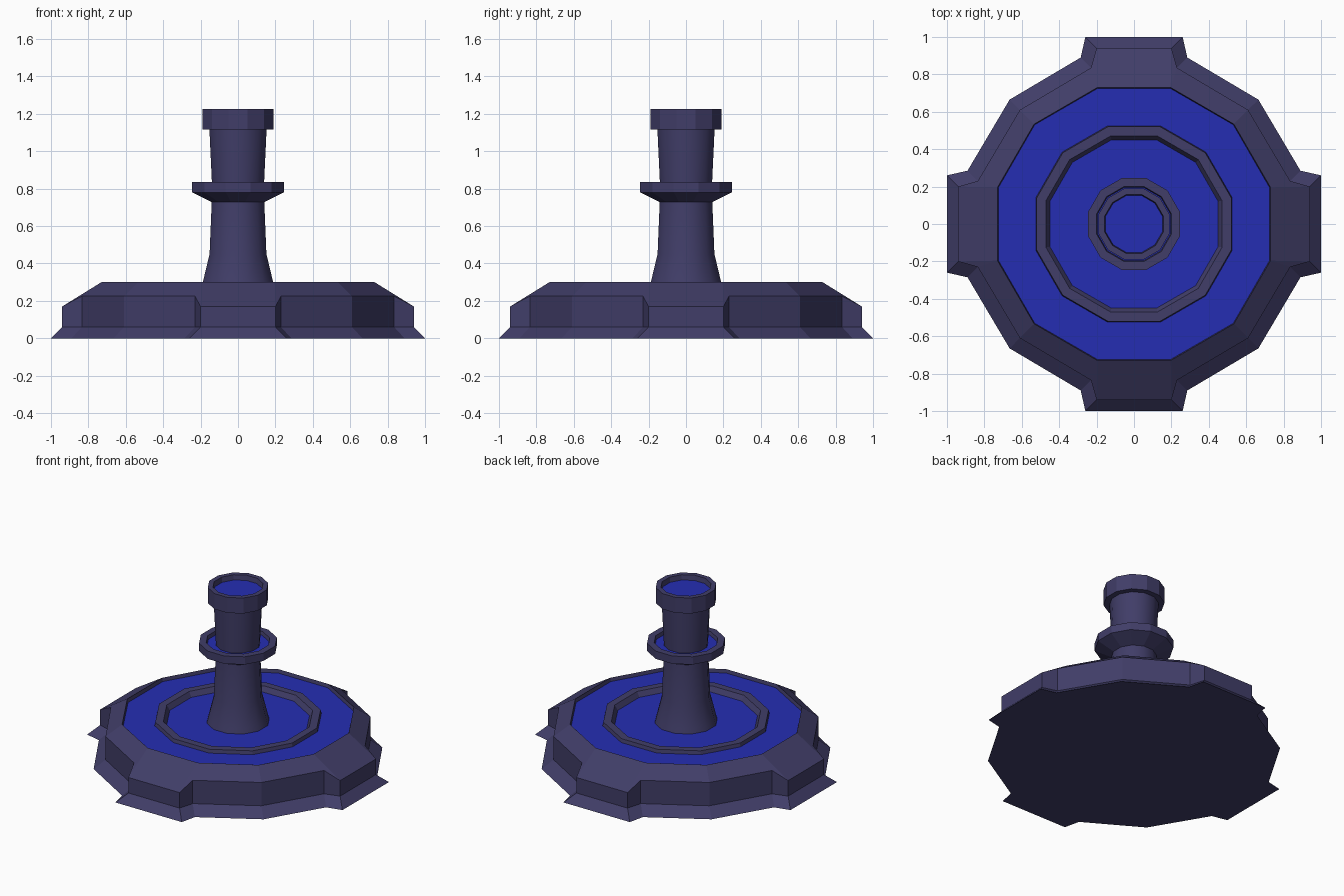
import bpy, bmesh, math

if "Cube" in bpy.data.objects:
    bpy.data.objects.remove(bpy.data.objects["Cube"])


def make_material(name, color):
    m = bpy.data.materials.new(name)
    m.diffuse_color = (*color, 1)
    m.use_nodes = True
    m.node_tree.nodes["Principled BSDF"].inputs["Base Color"].default_value = m.diffuse_color
    return m


STONE = make_material("dark purple stone", (0.052, 0.047, 0.138))
WATER = make_material("blue water", (0.018, 0.027, 0.45))
SIDES = 12


def finish(bm, name, smooth):
    bmesh.ops.remove_doubles(bm, verts=bm.verts, dist=1e-5)
    me = bpy.data.meshes.new(name)
    bm.to_mesh(me)
    bm.free()
    ob = bpy.data.objects.new(name, me)
    bpy.context.collection.objects.link(ob)
    me.materials.append(STONE)
    me.materials.append(WATER)
    if smooth:
        bpy.context.view_layer.objects.active = ob
        ob.select_set(True)
        bpy.ops.object.shade_smooth_by_angle(angle=math.radians(32))
        ob.select_set(False)
    return ob


def bridge(bm, low, high, mat=0):
    """Join two counter-clockwise rings, skipping collapsed corners."""
    n = len(low)
    for i in range(n):
        j = (i + 1) % n
        quad = [low[i], low[j], high[j], high[i]]
        corners = []
        for v in quad:
            if all((v.co - c.co).length > 1e-5 for c in corners):
                corners.append(v)
        if len(corners) > 2:
            bm.faces.new(corners).material_index = mat


def lathe(name, profile, smooth=False):
    """Twelve-sided turning; profile holds (apothem, z, material below the point)."""
    bm = bmesh.new()
    prev = None
    for r, z, mat in profile:
        R = r / math.cos(math.pi / SIDES)
        ring = [bm.verts.new((R * math.cos((k + 0.5) * 2 * math.pi / SIDES),
                              R * math.sin((k + 0.5) * 2 * math.pi / SIDES), z))
                for k in range(SIDES)]
        if prev:
            bridge(bm, prev, ring, mat)
        prev = ring
    # last ring is closed by a flat surface of water
    bm.faces.new(prev).material_index = 1
    return finish(bm, name, smooth)


def four_fold(quarter):
    """Repeat one quarter of an outline around the z axis."""
    pts = []
    for _ in range(4):
        pts += quarter
        quarter = [(-y, x, z) for x, y, z in quarter]
    return pts


# Basin wall: twelve-sided with four buttresses, flared foot and sloped rim
foot = [(1.0, 0.26, 0), (0.89, 0.285, 0), (0.665, 0.665, 0),
        (0.285, 0.89, 0), (0.26, 1.0, 0)]
wall_low = [(0.94, 0.20, 0.06), (0.835, 0.23, 0.06), (0.61, 0.61, 0.06),
            (0.23, 0.835, 0.06), (0.20, 0.94, 0.06)]
wall_high = [(x, y, 0.17 if max(x, y) > 0.9 else 0.225) for x, y, z in wall_low]
a, b, c = 0.73, 0.196, 0.534
rim = [(a, b, 0.30), (a, b, 0.30), (c, c, 0.30), (b, a, 0.30), (b, a, 0.30)]

bm = bmesh.new()
rings = [[bm.verts.new(p) for p in four_fold(q)]
         for q in (foot, wall_low, wall_high, rim)]
for low, high in zip(rings, rings[1:]):
    bridge(bm, low, high)
bm.faces.new(rings[0][::-1])
finish(bm, "basin_wall", False)

# Pool: outer water, raised stone ring and inner water
lathe("pool", [
    (0.73, 0.30, 0), (0.725, 0.275, 0), (0.525, 0.275, 1),
    (0.52, 0.30, 0), (0.47, 0.30, 0), (0.45, 0.265, 0)])

# Column from the pool up into the collar
lathe("lower_column", [
    (0.198, 0.26, 0), (0.188, 0.30, 0), (0.152, 0.45, 0), (0.14, 0.74, 0)], True)

# Collar bowl around the column
lathe("collar_bowl", [
    (0.135, 0.725, 0), (0.245, 0.78, 0), (0.245, 0.835, 0),
    (0.20, 0.835, 0), (0.195, 0.81, 0)])

# Column between collar and top bowl
lathe("upper_column", [(0.138, 0.80, 0), (0.153, 1.12, 0)], True)

# Top bowl
lathe("top_bowl", [
    (0.145, 1.115, 0), (0.19, 1.115, 0), (0.19, 1.225, 0),
    (0.157, 1.225, 0), (0.152, 1.19, 0)])
